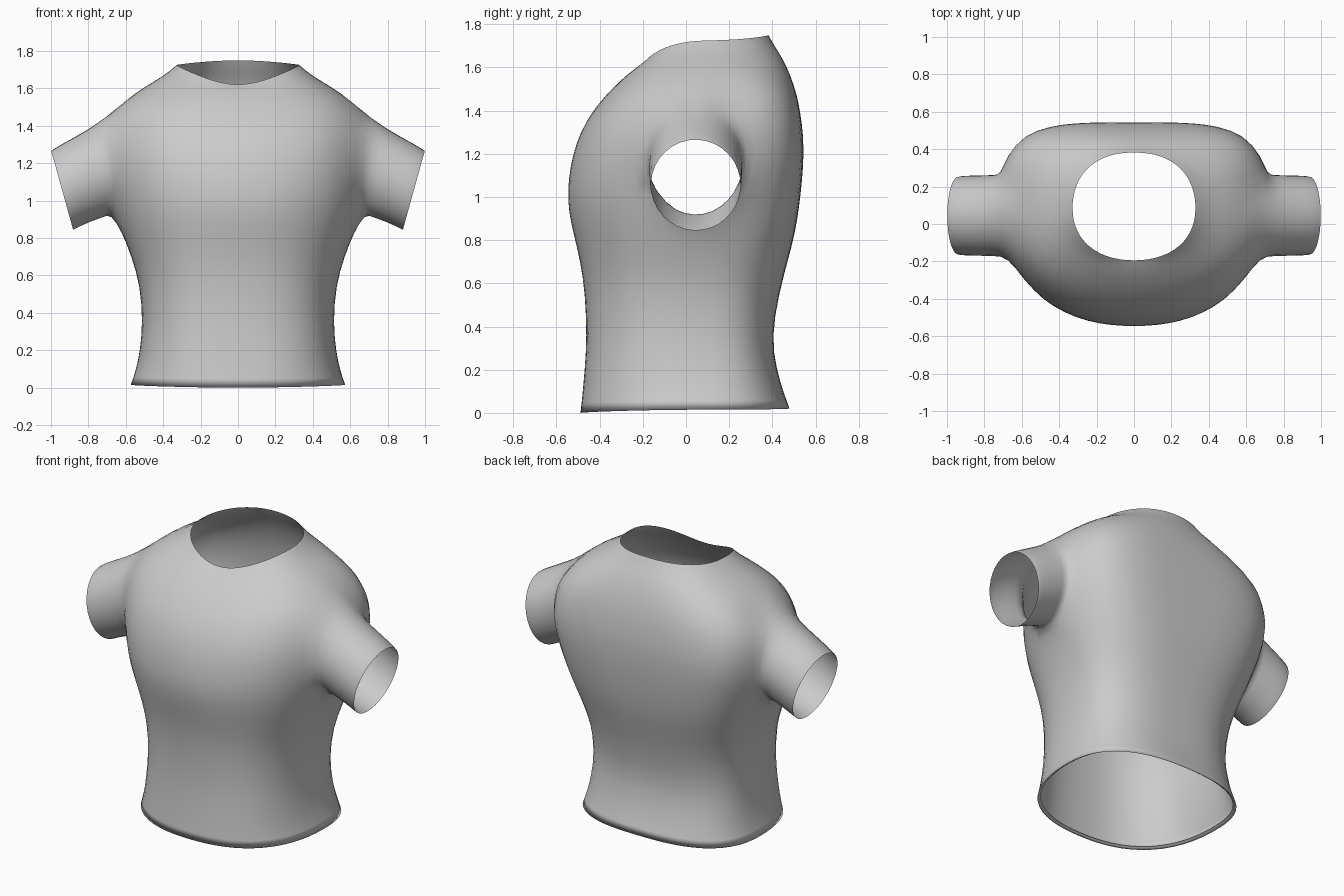
import bpy, bmesh
from math import sin, cos, pi, atan2

cube = bpy.data.objects.get("Cube")
if cube:
    bpy.data.objects.remove(cube, do_unlink=True)

SEGS = 32

# Torso rings: half width, side z, front y, front z, back y, back z, front power, back power
RINGS = [
    (.575, .015, -.49, .0, .48, .02, 2.5, 2.6),
    (.545, .1, -.48, .09, .45, .1, 2.6, 2.7),
    (.525, .2, -.47, .2, .42, .2, 2.7, 2.8),
    (.51, .35, -.46, .35, .395, .35, 2.7, 2.8),
    (.525, .55, -.468, .55, .43, .55, 2.6, 2.8),
    (.57, .7, -.49, .7, .47, .7, 2.5, 3),
    (.62, .83, -.52, .82, .505, .83, 2.4, 3.2),
    (.665, .95, -.545, .93, .525, .96, 2.3, 3.5),
    (.69, 1.05, -.55, 1.03, .537, 1.07, 2.3, 3.7),
    (.71, 1.16, -.538, 1.14, .545, 1.18, 2.3, 4),
    (.72, 1.27, -.51, 1.25, .543, 1.29, 2.3, 4),
    (.715, 1.37, -.465, 1.35, .53, 1.39, 2.3, 3.8),
    (.69, 1.46, -.40, 1.44, .512, 1.48, 2.3, 3.4),
    (.61, 1.54, -.335, 1.51, .485, 1.56, 2.3, 3),
    (.5, 1.61, -.27, 1.57, .45, 1.64, 2.2, 2.7),
    (.4, 1.665, -.22, 1.605, .41, 1.70, 2.2, 2.4),
    (.33, 1.725, -.195, 1.62, .383, 1.75, 2.2, 2.3),
]


def ring_points(w, zs, yf, zf, yb, zb, nf, nb):
    """Points of one body section, boxier at the back than the front."""
    points = []
    for i in range(SEGS):
        a = 2 * pi * i / SEGS
        c, s = cos(a), sin(a)
        y_end, z_end, n = (yb, zb, nb) if s > 0 else (yf, zf, nf)
        depth = abs(y_end - .08)
        r = (abs(c / w) ** n + abs(s / depth) ** n) ** (-1 / n)
        points.append((r * c, .08 + r * s, zs + (z_end - zs) * s * s))
    return points


def skin(bm, lower, upper):
    for i in range(len(lower)):
        j = (i + 1) % len(lower)
        bm.faces.new((lower[i], lower[j], upper[j], upper[i]))


def add_sleeve(bm, side):
    """Open a round armhole and draw its edge out into a sleeve."""
    yc, zc, ry, rz = .045, 1.19, .225, .265

    def in_hole(f):
        p = f.calc_center_median()
        return p.x * side > .3 and ((p.y - yc) / ry) ** 2 + ((p.z - zc) / rz) ** 2 < 1

    bmesh.ops.delete(bm, geom=[f for f in bm.faces if in_hole(f)], context='FACES')
    rim = {v for e in bm.edges if e.is_boundary for v in e.verts
           if v.co.x * side > .4 and .8 < v.co.z < 1.55}
    # Walk the rim in order
    loop = [min(rim, key=lambda v: (v.co.z, v.co.y))]
    while len(loop) < len(rim):
        nxt = [e.other_vert(loop[-1]) for e in loop[-1].link_edges if e.is_boundary]
        nxt = [v for v in nxt if v in rim and v not in loop]
        if not nxt:
            break
        loop.append(max(nxt, key=lambda v: v.co.y) if len(loop) == 1 else nxt[0])
    count = len(loop)
    first = atan2((loop[0].co.z - zc) / rz, (loop[0].co.y - yc) / ry)
    angles = [first + 2 * pi * k / count for k in range(count)]
    for v, a in zip(loop, angles):
        v.co.y, v.co.z = yc + ry * cos(a), zc + rz * sin(a)
        v.co.x = side * (.695 + .015 * sin(a) + .02 * cos(a))
    around = {e.other_vert(v) for v in loop for e in v.link_edges} - set(loop)
    bmesh.ops.smooth_vert(bm, verts=list(around), factor=.4,
                          use_axis_x=True, use_axis_y=True, use_axis_z=True)
    # Sleeve sections: x, lean, z, y radius, z radius
    previous = loop
    for x, lean, z, r_y, r_z in ((.745, .025, 1.155, .222, .25),
                                 (.84, .04, 1.11, .22, .232),
                                 (.92, .055, 1.068, .218, .222),
                                 (.94, .06, 1.055, .213, .216)):
        ring = [bm.verts.new((side * (x + lean * sin(a)), yc + r_y * cos(a), z + r_z * sin(a)))
                for a in angles]
        skin(bm, previous, ring)
        previous = ring


# Shirt body
bm = bmesh.new()
crease = bm.edges.layers.float.new("crease_edge")
rings = [[bm.verts.new(p) for p in ring_points(*r)] for r in RINGS]
for lower, upper in zip(rings, rings[1:]):
    skin(bm, lower, upper)

# Narrow turned-under hem
hem = [bm.verts.new((v.co.x * .965, v.co.y * .965, v.co.z + .012)) for v in rings[0]]
skin(bm, hem, rings[0])
for i in range(SEGS):
    bm.edges.get((rings[0][i], rings[0][i - 1]))[crease] = 1

for side in (1, -1):
    add_sleeve(bm, side)
bmesh.ops.recalc_face_normals(bm, faces=bm.faces)

mesh = bpy.data.meshes.new("shirt")
bm.to_mesh(mesh)
bm.free()
mesh.shade_smooth()
shirt = bpy.data.objects.new("shirt", mesh)
bpy.context.collection.objects.link(shirt)
subsurf = shirt.modifiers.new("smooth_cloth", 'SUBSURF')
subsurf.levels = subsurf.render_levels = 1

# Plain grey cloth
GREY = (.6, .6, .6, 1)
cloth = bpy.data.materials.new("grey_cloth")
cloth.use_nodes = True
cloth.diffuse_color = GREY
cloth.node_tree.nodes["Principled BSDF"].inputs["Base Color"].default_value = GREY
mesh.materials.append(cloth)
